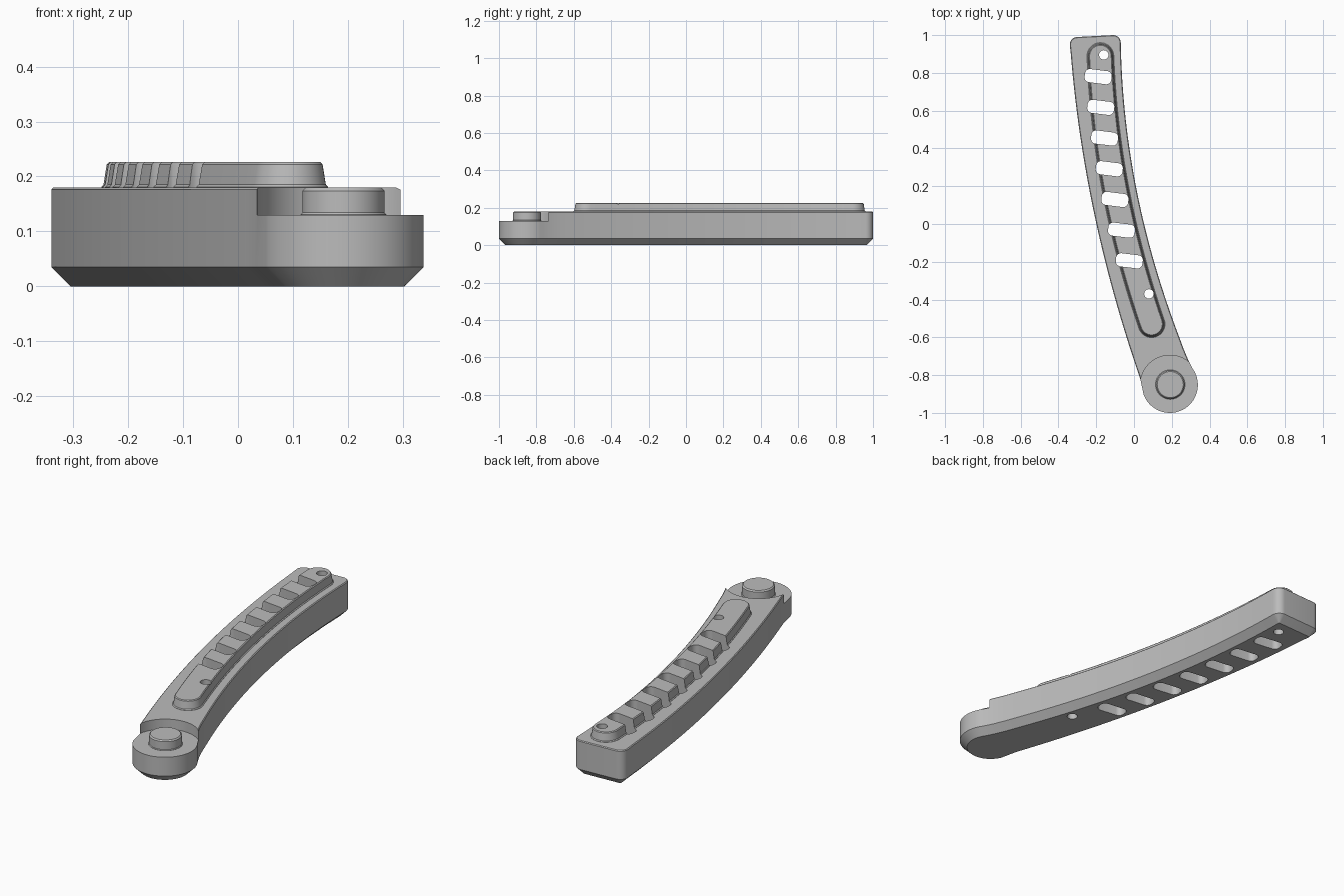
import bpy, bmesh
from math import atan2, cos, sin, pi, radians
from mathutils import Vector

old = bpy.data.objects.get("Cube")
if old:
    bpy.data.objects.remove(old)

grey = bpy.data.materials.new("plain_grey")
grey.use_nodes = True
colour = (0.5, 0.5, 0.5, 1)
grey.diffuse_color = colour
grey.node_tree.nodes["Principled BSDF"].inputs["Base Color"].default_value = colour


def arc(cx, cy, r, start, end, n):
    """Points along an arc, angles in degrees."""
    steps = [radians(start + (end - start) * i / n) for i in range(n + 1)]
    return [Vector((cx + r * cos(a), cy + r * sin(a))) for a in steps]


def parabola(p, q, r):
    """x as a quadratic function of y through three (x, y) points."""
    s1 = (q[0] - p[0]) / (q[1] - p[1])
    s2 = (r[0] - q[0]) / (r[1] - q[1])
    c = (s2 - s1) / (r[1] - p[1])
    return lambda y: p[0] + s1 * (y - p[1]) + c * (y - p[1]) * (y - q[1])


def span(a, b, n):
    return [a + (b - a) * i / n for i in range(n + 1)]


def inset(points, d):
    """Move a counter-clockwise outline inward by d."""
    result = []
    for i, p in enumerate(points):
        a = (p - points[i - 1]).normalized()
        b = (points[(i + 1) % len(points)] - p).normalized()
        na, nb = Vector((-a.y, a.x)), Vector((-b.y, b.x))
        result.append(p + (na + nb) * d / (1 + na.dot(nb)))
    return result


def loft(name, outline, layers):
    """Solid from one outline, with layers of (height, inset)."""
    bm = bmesh.new()
    rings = [[bm.verts.new((p.x, p.y, z)) for p in inset(outline, d)] for z, d in layers]
    n = len(outline)
    for low, high in zip(rings, rings[1:]):
        for i in range(n):
            j = (i + 1) % n
            bm.faces.new((low[i], low[j], high[j], high[i]))
    bm.faces.new(rings[0][::-1])
    bm.faces.new(rings[-1])
    mesh = bpy.data.meshes.new(name)
    bm.to_mesh(mesh)
    bm.free()
    mesh.materials.append(grey)
    obj = bpy.data.objects.new(name, mesh)
    bpy.context.collection.objects.link(obj)
    return obj


def combine(target, other, operation):
    """Apply a boolean and remove the helper."""
    mod = target.modifiers.new("cut", 'BOOLEAN')
    mod.operation, mod.solver, mod.object = operation, 'EXACT', other
    bpy.context.view_layer.objects.active = target
    bpy.ops.object.modifier_apply(modifier=mod.name)
    bpy.data.objects.remove(other)


# Curved arm with a round end and a chamfered underside
hub_x, hub_y = 0.19, -0.852
left_edge = parabola((-0.34, 0.97), (-0.24, 0.2), (0.04, -0.84))
right_edge = parabola((-0.07, 0.97), (0.01, 0.2), (0.24, -0.6))
outline = [Vector((left_edge(y), y)) for y in span(0.9, -0.82, 32)]
outline += arc(hub_x, hub_y, 0.148, 200, 395, 40)
outline += [Vector((0.285, -0.715)), Vector((0.262, -0.66))]
outline += [Vector((right_edge(y), y)) for y in span(-0.6, 0.92, 30)]
outline += arc(-0.11, 0.96, 0.04, 0, 93, 8) + arc(-0.3, 0.95, 0.04, 93, 185, 8)
arm = loft("curved_arm", outline, [(0, 0.035), (0.035, 0), (0.176, 0), (0.18, 0.004)])

# Recessed step around the round end
combine(arm, loft("step_cutter", arc(hub_x, hub_y, 0.157, 0, 354, 59),
                  [(0.13, 0), (0.3, 0)]), 'DIFFERENCE')

# Raised rib that follows the curve
middle = parabola((-0.178, 0.89), (-0.066, 0.03), (0.093, -0.53))


def heading(y):
    return atan2(0.002, middle(y + 0.001) - middle(y - 0.001)) * 180 / pi


def rib_side(y, turn):
    a = radians(heading(y) + turn)
    return Vector((middle(y) + 0.068 * cos(a), y + 0.068 * sin(a)))


top_y, low_y = 0.889, -0.53
top_a, low_a = heading(top_y), heading(low_y)
rib = arc(middle(top_y), top_y, 0.068, top_a - 90, top_a + 90, 20)
rib += [rib_side(y, 90) for y in span(top_y, low_y, 28)[1:-1]]
rib += arc(middle(low_y), low_y, 0.068, low_a + 90, low_a + 270, 20)
rib += [rib_side(y, -90) for y in span(low_y, top_y, 28)[1:-1]]
combine(arm, loft("raised_rib", rib, [(0.17, -0.003), (0.181, -0.003), (0.185, 0.001),
                                      (0.222, 0.007), (0.226, 0.011)]), 'UNION')

# Row of rounded slots through the arm
for i, x in enumerate((-0.19, -0.176, -0.156, -0.131, -0.101, -0.066, -0.025)):
    y = 0.78 - 0.1625 * i
    tilt = radians(-7)
    slot = []
    for k, (sx, sy) in enumerate(((1, 1), (-1, 1), (-1, -1), (1, -1))):
        dx, dy = sx * 0.045, sy * 0.009
        slot += arc(x + dx * cos(tilt) - dy * sin(tilt), y + dx * sin(tilt) + dy * cos(tilt),
                    0.026, k * 90 - 7, k * 90 + 83, 6)
    combine(arm, loft("slot_cutter", slot, [(-0.1, 0), (0.4, 0)]), 'DIFFERENCE')

# Small round holes at both ends of the rib
for x, y in ((-0.16, 0.895), (0.079, -0.37)):
    combine(arm, loft("hole_cutter", arc(x, y, 0.025, 0, 345, 23),
                      [(-0.1, 0), (0.4, 0)]), 'DIFFERENCE')

# Pivot pin on the round end
pin = loft("pivot_pin", arc(hub_x + 0.002, hub_y + 0.002, 0.075, 0, 352.5, 47),
           [(0.12, -0.003), (0.131, -0.003), (0.134, 0), (0.174, 0), (0.18, 0.006)])

# Smooth walls, sharp edges
bpy.ops.object.select_all(action='DESELECT')
for obj in (arm, pin):
    obj.select_set(True)
bpy.context.view_layer.objects.active = arm
bpy.ops.object.shade_smooth_by_angle(angle=radians(30))
